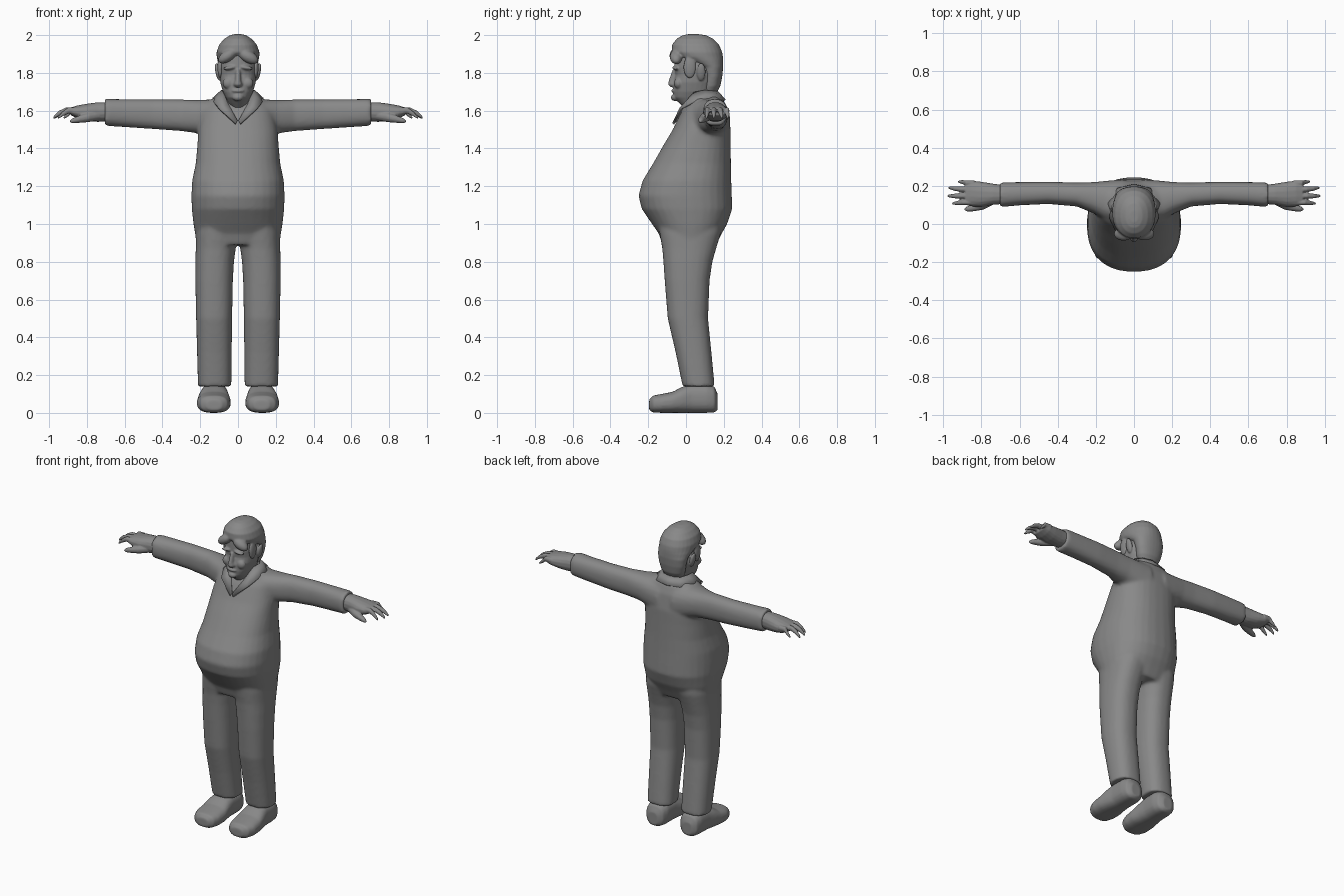
import bpy, bmesh, math
from mathutils import Matrix, Vector

grey = bpy.data.materials.new("plain_grey")
grey.diffuse_color = (0.25, 0.25, 0.25, 1)


def loft(bm, axis, rings, n=24, power=2.0, side=1):
    """Closed skin through rings (t, a_min, a_max, b_min, b_max) along an axis."""
    loops = []
    for t, a0, a1, b0, b1 in rings:
        loop = []
        for i in range(n):
            w = 2 * math.pi * (i + 0.5) / n
            c, s = math.cos(w), math.sin(w)
            a = (a0 + a1) / 2 + (a1 - a0) / 2 * math.copysign(abs(c) ** (2 / power), c)
            b = (b0 + b1) / 2 + (b1 - b0) / 2 * math.copysign(abs(s) ** (2 / power), s)
            p = {"x": (t, a, b), "y": (a, t, b), "z": (a, b, t)}[axis]
            loop.append(bm.verts.new((p[0] * side, p[1], p[2])))
        loops.append(loop)
    for lo, hi in zip(loops, loops[1:]):
        for i in range(n):
            j = (i + 1) % n
            bm.faces.new((lo[i], lo[j], hi[j], hi[i]))
    bm.faces.new(loops[0])
    bm.faces.new(loops[-1])


def blob(bm, centre, radii, tilt=0):
    """Ellipsoid, tilted about y."""
    m = Matrix.Translation(Vector(centre)) @ Matrix.Rotation(tilt, 4, "Y") @ Matrix.Diagonal((*radii, 1))
    bmesh.ops.create_uvsphere(bm, u_segments=16, v_segments=10, radius=1, matrix=m)


def finish(bm, name, voxel=0, smooth=0, angle=50):
    """Turn the bmesh into an object, optionally fused into one skin."""
    bmesh.ops.recalc_face_normals(bm, faces=bm.faces)
    me = bpy.data.meshes.new(name)
    bm.to_mesh(me)
    bm.free()
    me.materials.append(grey)
    ob = bpy.data.objects.new(name, me)
    bpy.context.collection.objects.link(ob)
    bpy.ops.object.select_all(action="DESELECT")
    ob.select_set(True)
    bpy.context.view_layer.objects.active = ob
    if voxel:
        r = ob.modifiers.new("fuse", "REMESH")
        r.mode, r.voxel_size, r.use_smooth_shade = "VOXEL", voxel, True
        s = ob.modifiers.new("soften", "SMOOTH")
        s.factor, s.iterations = 0.5, smooth
    else:
        bpy.ops.object.shade_smooth_by_angle(angle=math.radians(angle))
    return ob


# Clothed body: torso with belly, legs and sleeves fused together
bm = bmesh.new()
torso = [(0.89, 0.218, -0.125, 0.16), (0.95, 0.228, -0.145, 0.19), (1.0, 0.236, -0.18, 0.218),
         (1.08, 0.245, -0.235, 0.245), (1.15, 0.247, -0.252, 0.243), (1.23, 0.243, -0.23, 0.24),
         (1.32, 0.224, -0.175, 0.238), (1.42, 0.215, -0.118, 0.237), (1.5, 0.21, -0.07, 0.237),
         (1.6, 0.19, -0.022, 0.222), (1.655, 0.15, 0.015, 0.2), (1.68, 0.1, 0.03, 0.18)]
loft(bm, "z", [(z, -x, x, f, b) for z, x, f, b in torso], 32, 2.35)
leg = [(0.14, 0.035, 0.212, -0.018, 0.152), (0.32, 0.033, 0.217, -0.055, 0.135),
       (0.5, 0.031, 0.222, -0.097, 0.117), (0.7, 0.027, 0.226, -0.113, 0.125),
       (0.8, 0.021, 0.226, -0.12, 0.14), (0.87, 0.012, 0.224, -0.126, 0.16),
       (0.95, -0.01, 0.224, -0.14, 0.185), (1.02, 0.0, 0.21, -0.15, 0.19)]
sleeve = [(0.05, -0.02, 0.235, 1.42, 1.665), (0.13, 0.005, 0.228, 1.45, 1.66),
          (0.21, 0.055, 0.22, 1.48, 1.657), (0.3, 0.092, 0.217, 1.492, 1.659),
          (0.45, 0.105, 0.222, 1.503, 1.66), (0.6, 0.098, 0.22, 1.513, 1.661),
          (0.704, 0.088, 0.218, 1.52, 1.662)]
for s in (1, -1):
    loft(bm, "z", leg, 24, 2.4, s)
    loft(bm, "x", sleeve, 24, 2.4, s)
finish(bm, "clothed_body", 0.011, 4)

for s, side in ((1, "left"), (-1, "right")):
    # Shoe: rounded toe, low front, higher heel
    bm = bmesh.new()
    loft(bm, "y", [(-0.195, 0.085, 0.165, 0.015, 0.07), (-0.175, 0.055, 0.2, 0.002, 0.092),
                   (-0.13, 0.04, 0.217, 0, 0.1), (-0.07, 0.038, 0.217, 0, 0.112),
                   (-0.02, 0.045, 0.21, 0, 0.138), (0.03, 0.05, 0.2, 0, 0.155),
                   (0.11, 0.05, 0.197, 0, 0.155), (0.15, 0.062, 0.188, 0.002, 0.14),
                   (0.168, 0.09, 0.16, 0.015, 0.1)], 24, 2.6, s)
    finish(bm, side + "_shoe", 0.008, 3)

    # Hand: palm, four drooping fingers and a thumb
    bm = bmesh.new()
    loft(bm, "x", [(0.68, 0.105, 0.205, 1.545, 1.645), (0.74, 0.1, 0.212, 1.54, 1.645),
                   (0.8, 0.09, 0.222, 1.545, 1.637), (0.85, 0.092, 0.228, 1.558, 1.628),
                   (0.885, 0.1, 0.222, 1.575, 1.617)], 16, 2.3, s)
    for y, tip, end in ((0.215, 0.925, 0.222), (0.182, 0.975, 0.19), (0.147, 0.98, 0.147), (0.113, 0.955, 0.108)):
        path = [(0.84, y, 1.6, 0.018), ((0.84 + tip) / 2, y, 1.601, 0.017),
                (tip - 0.03, (y + end) / 2, 1.585, 0.014), (tip - 0.008, end, 1.567, 0.009), (tip, end, 1.56, 0.004)]
        loft(bm, "x", [(x, v - r * 0.85, v + r * 0.85, z - r, z + r) for x, v, z, r in path], 10, 2, s)
    thumb = [(0.73, 0.13, 1.575, 0.025), (0.79, 0.1, 1.565, 0.026), (0.84, 0.086, 1.555, 0.02),
             (0.875, 0.079, 1.547, 0.014), (0.89, 0.077, 1.543, 0.005)]
    loft(bm, "x", [(x, v - r, v + r, z - r, z + r) for x, v, z, r in thumb], 10, 2, s)
    finish(bm, side + "_hand", 0.0045, 2)

# Neck
bm = bmesh.new()
loft(bm, "z", [(1.54, -0.04, 0.04, -0.045, 0.1), (1.6, -0.06, 0.06, -0.012, 0.14),
               (1.66, -0.07, 0.07, 0.0, 0.155), (1.76, -0.075, 0.075, 0.0, 0.16)])
finish(bm, "neck")

# Head: jaw, nose, brows, lips, cheeks and ears
bm = bmesh.new()
skull = [(1.605, 0.03, 0.0, 0.1), (1.64, 0.052, -0.035, 0.12), (1.67, 0.066, -0.065, 0.13),
         (1.7, 0.08, -0.068, 0.14), (1.75, 0.094, -0.066, 0.15), (1.79, 0.098, -0.056, 0.16),
         (1.83, 0.098, -0.062, 0.16), (1.9, 0.09, -0.06, 0.15), (1.95, 0.06, -0.02, 0.11)]
loft(bm, "z", [(z, -x, x, f, b) for z, x, f, b in skull], 28, 2.3)
loft(bm, "z", [(1.725, -0.018, 0.018, -0.082, -0.03), (1.738, -0.025, 0.025, -0.096, -0.03),
               (1.76, -0.017, 0.017, -0.092, -0.03), (1.82, -0.013, 0.013, -0.07, -0.03)], 12)
blob(bm, (0, -0.06, 1.705), (0.034, 0.018, 0.011))
blob(bm, (0, -0.055, 1.67), (0.03, 0.025, 0.02))
for s in (1, -1):
    blob(bm, (s * 0.043, -0.054, 1.827), (0.036, 0.018, 0.011), s * 0.15)
    blob(bm, (s * 0.05, -0.04, 1.745), (0.032, 0.024, 0.03))
    blob(bm, (s * 0.106, 0.08, 1.805), (0.014, 0.024, 0.048), s * 0.2)
finish(bm, "head", 0.005, 3)

# Hair: cap, swept fringe and sideburns
bm = bmesh.new()
cap = [(1.695, 0.062, 0.08, 0.163), (1.73, 0.08, 0.085, 0.182), (1.78, 0.092, 0.09, 0.192),
       (1.83, 0.1, 0.075, 0.197), (1.865, 0.109, 0.0, 0.197), (1.885, 0.113, -0.055, 0.196),
       (1.91, 0.114, -0.077, 0.192), (1.95, 0.1, -0.074, 0.175), (1.98, 0.073, -0.05, 0.145),
       (1.998, 0.045, -0.02, 0.11), (2.005, 0.02, 0.01, 0.07)]
loft(bm, "z", [(z, -x, x, f, b) for z, x, f, b in cap], 28, 2.2)
blob(bm, (-0.055, -0.052, 1.89), (0.058, 0.036, 0.03), -0.6)
blob(bm, (0.055, -0.052, 1.885), (0.058, 0.034, 0.032), 0.5)
for s in (1, -1):
    blob(bm, (s * 0.094, 0.02, 1.83), (0.015, 0.034, 0.06))
finish(bm, "hair", 0.006, 3)

# Shirt collar: folded band ending in two pointed flaps at the open neck
bm = bmesh.new()
pairs = [((0, 0.165, 1.70), (0, 0.205, 1.655)), ((0.06, 0.15, 1.70), (0.085, 0.185, 1.655)),
         ((0.085, 0.1, 1.705), (0.132, 0.11, 1.662)), ((0.075, 0.045, 1.695), (0.125, 0.03, 1.64)),
         ((0.05, 0.0, 1.63), (0.1, -0.03, 1.61)), ((0.004, -0.055, 1.545), (0.012, -0.068, 1.53))]
rows = [[bm.verts.new(p) for p in pair] for pair in pairs]
for (a, b), (c, d) in zip(rows, rows[1:]):
    bm.faces.new((a, b, d, c))
collar = finish(bm, "shirt_collar")
mirror = collar.modifiers.new("mirror", "MIRROR")
mirror.use_clip = True
thick = collar.modifiers.new("thickness", "SOLIDIFY")
thick.thickness, thick.offset = 0.012, 0
